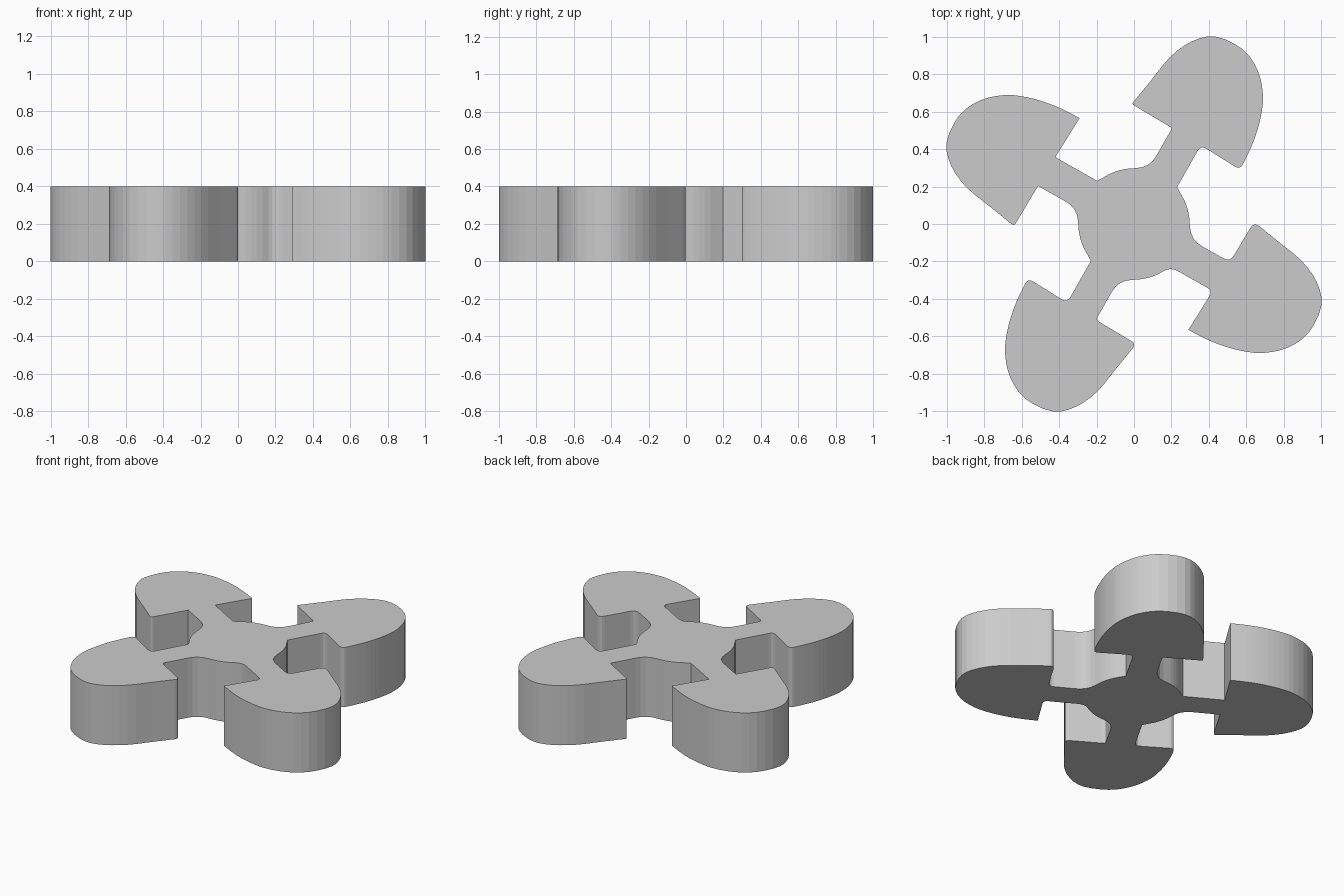
import bpy, bmesh, math
from mathutils import Vector, Matrix

if "Cube" in bpy.data.objects:
    bpy.data.objects.remove(bpy.data.objects["Cube"])

HEIGHT = 0.4

# One arm of the rotor (upper right), traced counter-clockwise
ROOT_RIGHT = (0.23, 0.197)
NOTCH_RIGHT = (0.357, 0.42)
TIP_RIGHT = (0.565, 0.29)
LOBE = [(0.61, 0.377), (0.65, 0.475), (0.678, 0.58), (0.688, 0.69), (0.66, 0.82),
        (0.58, 0.932), (0.435, 1.0), (0.31, 0.975), (0.195, 0.893), (0.094, 0.77)]
TIP_LEFT = (-0.012, 0.64)
NOTCH_LEFT = (0.203, 0.512)
ROOT_LEFT = (0.085, 0.303)

# Corner softness per arm: root R, notch R, tip R, tip L, notch L, root L
SOFTNESS = [(0, 0.035, 0.03, 0.012, 0.01, 0.07),
            (0, 0, 0, 0.02, 0, 0.07),
            (0, 0.035, 0.03, 0.03, 0.02, 0.07),
            (0.05, 0.03, 0, 0.04, 0.04, 0.07)]


def spline(pts, steps):
    """Catmull-Rom through pts, without the two end points."""
    p = [Vector(q) for q in pts]
    p = [2 * p[0] - p[1]] + p + [2 * p[-1] - p[-2]]
    out = []
    for i in range(1, len(p) - 2):
        a, b, c, d = p[i - 1:i + 3]
        for k in range(steps):
            t = k / steps
            out.append(0.5 * (2 * b + (c - a) * t + (2 * a - 5 * b + 4 * c - d) * t ** 2
                              + (3 * b - a - 3 * c + d) * t ** 3))
    return out[1:]


def soften(outline):
    """Round each corner by its own setback distance."""
    result = []
    for i, (p, r) in enumerate(outline):
        if r == 0:
            result.append(p)
            continue
        before = outline[i - 1][0] - p
        after = outline[(i + 1) % len(outline)][0] - p
        a = p + before.normalized() * min(r, before.length * 0.95)
        b = p + after.normalized() * min(r, after.length * 0.95)
        for k in range(5):
            t = k / 4
            result.append(a * (1 - t) ** 2 + p * 2 * t * (1 - t) + b * t ** 2)
    return result


# Outline: four turned arms joined by hub arcs
outline = []
lobe = spline([TIP_RIGHT] + LOBE + [TIP_LEFT], 3)
for n, s in enumerate(SOFTNESS):
    turn = Matrix.Rotation(n * math.pi / 2, 2)
    arm = [(ROOT_RIGHT, s[0]), (NOTCH_RIGHT, s[1]), (TIP_RIGHT, s[2])]
    arm += [(p, 0) for p in lobe]
    arm += [(TIP_LEFT, s[3]), (NOTCH_LEFT, s[4]), (ROOT_LEFT, s[5])]
    for deg in (92, 98, 104, 110, 116, 123):
        a = math.radians(deg)
        arm.append(((0.297 * math.cos(a), 0.297 * math.sin(a)), 0))
    outline += [(turn @ Vector(p), r) for p, r in arm]

# Extruded rotor body
bm = bmesh.new()
base = bm.faces.new([bm.verts.new((p.x, p.y, 0)) for p in soften(outline)])
top = bmesh.ops.extrude_face_region(bm, geom=[base], use_keep_orig=True)
bmesh.ops.translate(bm, vec=(0, 0, HEIGHT),
                    verts=[v for v in top["geom"] if isinstance(v, bmesh.types.BMVert)])
bmesh.ops.recalc_face_normals(bm, faces=bm.faces)
mesh = bpy.data.meshes.new("four_lobed_rotor")
bm.to_mesh(mesh)
bm.free()
rotor = bpy.data.objects.new("four_lobed_rotor", mesh)
bpy.context.collection.objects.link(rotor)
